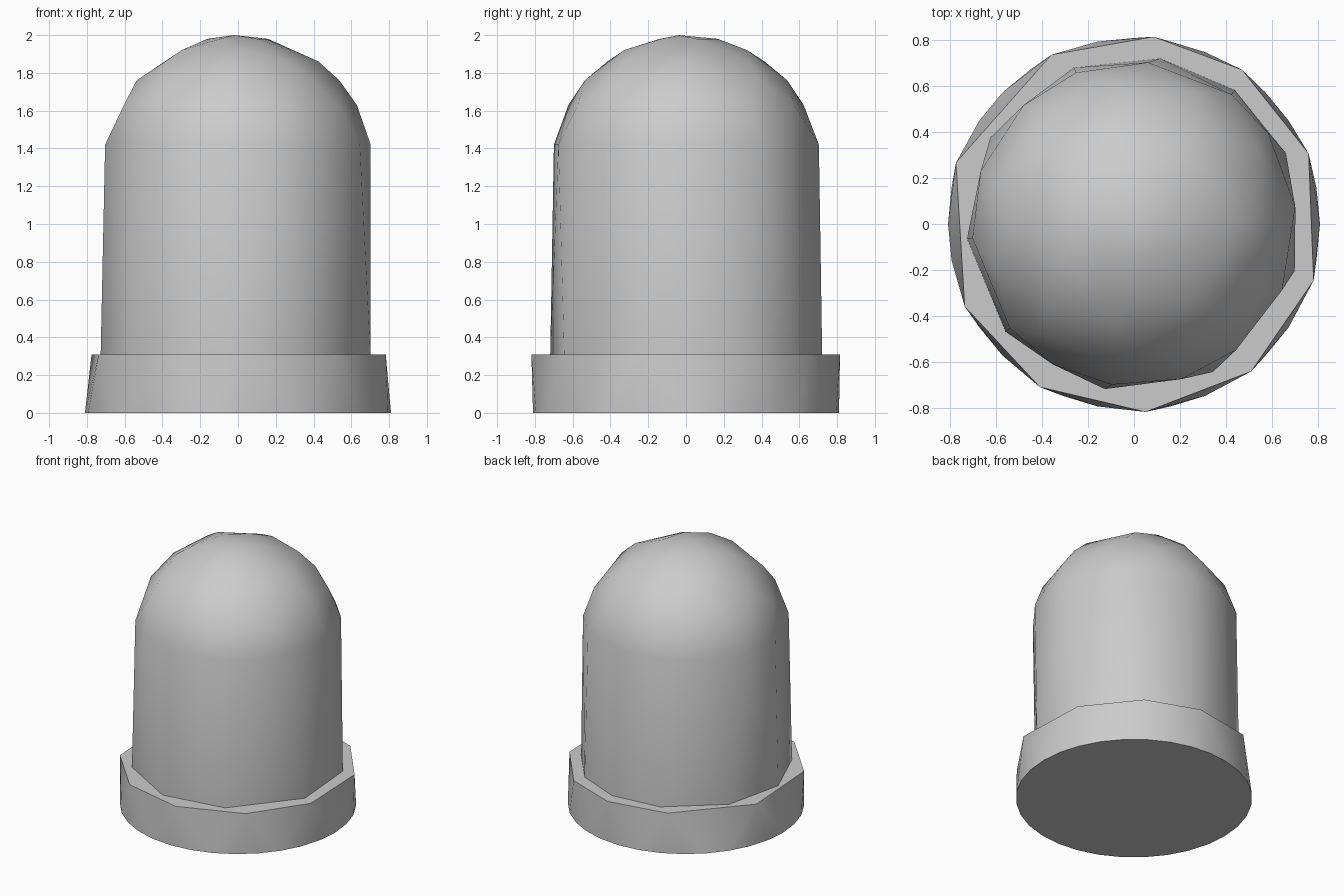
import bpy
import bmesh
from math import cos, sin, radians, sqrt

cube = bpy.data.objects.get("Cube")
if cube:
    bpy.data.objects.remove(cube, do_unlink=True)

grey = bpy.data.materials.new("plain grey")
grey.use_nodes = True
grey.diffuse_color = (0.6, 0.6, 0.6, 1)
grey.node_tree.nodes["Principled BSDF"].inputs["Base Color"].default_value = grey.diffuse_color

RADIUS = 0.72
DOME_CENTRE = 2 - RADIUS


def ring(radius, z, angles):
    return [(radius * cos(radians(a)), radius * sin(radians(a)), z) for a in angles]


def dome_ring(z, angles):
    return ring(sqrt(RADIUS ** 2 - (z - DOME_CENTRE) ** 2), z, angles)


def spaced(count, start):
    return [start + 360 * i / count for i in range(count)]


def hull(name, points):
    """Wrap a faceted convex skin around stacked rings, smooth with sharp rims."""
    bm = bmesh.new()
    for p in points:
        bm.verts.new(p)
    bmesh.ops.convex_hull(bm, input=bm.verts)
    bmesh.ops.delete(bm, geom=[v for v in bm.verts if not v.link_faces], context='VERTS')
    bmesh.ops.dissolve_limit(bm, angle_limit=radians(0.5), verts=bm.verts, edges=bm.edges)
    bmesh.ops.recalc_face_normals(bm, faces=bm.faces)
    mesh = bpy.data.meshes.new(name)
    bm.to_mesh(mesh)
    bm.free()
    mesh.materials.append(grey)
    mesh.polygons.foreach_set("use_smooth", [True] * len(mesh.polygons))
    mesh.set_sharp_from_angle(angle=radians(60))
    obj = bpy.data.objects.new(name, mesh)
    bpy.context.collection.objects.link(obj)
    return obj


# Base flange: round foot rising to a coarse, uneven rim
rim_angles = [84, 55, 22, -17.5, -51.5, -86.5, -120, -154, 161, 116]
hull("base_flange", ring(0.81, 0, spaced(32, 0)) + ring(0.82, 0.31, rim_angles))

# Lens body: cylinder with a faceted round dome
foot_angles = [81, 53, 25, -16, -62, -100, -140, -175, 149, 111]
shoulder_angles = [6, 34, 53, 85, 111, 133, 161, -175, -140, -120, -98, -73, -51, -24]
hull("lens_body",
     ring(RADIUS + 0.01, 0.3, foot_angles)
     + dome_ring(1.42, shoulder_angles)
     + dome_ring(1.63, spaced(11, 0))
     + dome_ring(1.76, spaced(8, 90))
     + dome_ring(1.86, spaced(7, 0))
     + dome_ring(1.92, [80, -85, 150, -155])
     + dome_ring(1.98, spaced(5, 20))
     + [(-0.02, -0.04, 2)])
